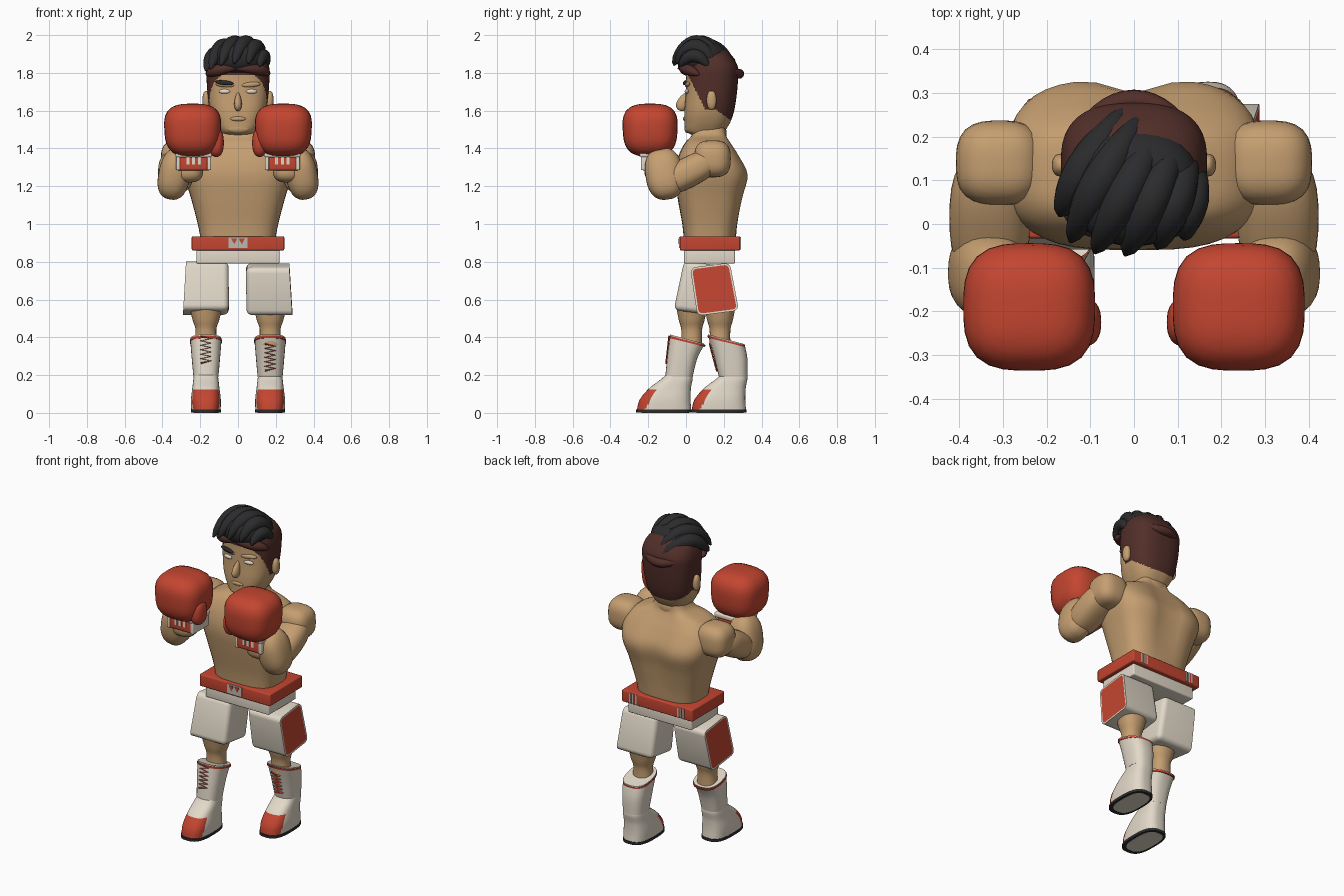
import bpy, bmesh, math
from mathutils import Vector, Euler

if "Cube" in bpy.data.objects:
    bpy.data.objects.remove(bpy.data.objects["Cube"])

COLOURS = {"skin": (0.56, 0.345, 0.165), "red": (0.55, 0.06, 0.03), "white": (0.76, 0.69, 0.58),
           "brown": (0.085, 0.028, 0.022), "black": (0.024, 0.024, 0.026), "grey": (0.5, 0.48, 0.42)}
MATS = {}
for key, rgb in COLOURS.items():
    MATS[key] = bpy.data.materials.new(key)
    MATS[key].diffuse_color = (*rgb, 1)


def select(ob):
    bpy.ops.object.select_all(action='DESELECT')
    ob.select_set(True)
    bpy.context.view_layer.objects.active = ob


def finish(name, bm, mats, angle=40, rule=None):
    """Turn a bmesh into a named, shaded object; rule picks a material per face centre."""
    bmesh.ops.recalc_face_normals(bm, faces=bm.faces[:])
    if rule:
        for f in bm.faces:
            f.material_index = rule(f.calc_center_median())
    me = bpy.data.meshes.new(name)
    bm.to_mesh(me)
    bm.free()
    ob = bpy.data.objects.new(name, me)
    bpy.context.collection.objects.link(ob)
    for m in mats.split():
        me.materials.append(MATS[m])
    select(ob)
    bpy.ops.object.shade_smooth_by_angle(angle=math.radians(angle))
    return ob


def loft(name, mats, rings, cx=0, n=2.5, sub=4, seg=40, tilt=0, warp=None, rule=None):
    """Stack horizontal superellipse rings (z, half width, front y, back y), smoothed between."""
    rows = [Vector(r) for r in rings]
    rows = [rows[0]] + rows + [rows[-1]]
    fine = []
    for i in range(1, len(rows) - 2):
        a, b, c, d = rows[i - 1:i + 3]
        for k in range(sub):
            t = k / sub
            fine.append(0.5 * (2 * b + (c - a) * t + (2 * a - 5 * b + 4 * c - d) * t * t
                               + (3 * b - a - 3 * c + d) * t ** 3))
    fine.append(rows[-1])
    bm = bmesh.new()
    loops = []
    for z, rx, y0, y1 in fine:
        loop = []
        lean = tilt * max(0, (z - .2) / .19)
        for k in range(seg):
            a = 2 * math.pi * k / seg
            c, s = math.cos(a), math.sin(a)
            dx = rx * math.copysign(abs(c) ** (2 / n), c)
            dy = (y1 - y0) / 2 * math.copysign(abs(s) ** (2 / n), s)
            p = Vector((cx + dx, (y0 + y1) / 2 + dy, z - lean * dy))
            loop.append(bm.verts.new(warp(p) if warp else p))
        loops.append(loop)
    for lo, hi in zip(loops, loops[1:]):
        for k in range(seg):
            bm.faces.new((lo[k], lo[(k + 1) % seg], hi[(k + 1) % seg], hi[k]))
    bm.faces.new(loops[0])
    bm.faces.new(loops[-1])
    return finish(name, bm, mats, rule=rule)


def blob(name, mat, centre, half, n=2.0, taper=0, rot=(0, 0, 0), seg=32):
    """Rounded box / ellipsoid; taper widens the top (or the bottom when negative)."""
    bm = bmesh.new()
    bmesh.ops.create_uvsphere(bm, u_segments=seg, v_segments=seg // 2 + 2, radius=1)
    turn = Euler([math.radians(a) for a in rot]).to_matrix()
    for v in bm.verts:
        p = v.co / sum(abs(c) ** n for c in v.co) ** (1 / n)
        w = 1 + taper * p.z
        v.co = Vector(centre) + turn @ Vector((p.x * half[0] * w, p.y * half[1] * w, p.z * half[2]))
    return finish(name, bm, mat, 60)


def block(name, mats, bottom, top, bevel=0.01, panel=0, shear=0):
    """Box between two rectangles (z, x0, x1, y0, y1); panel = side (+1/-1) with an inset colour."""
    bm = bmesh.new()
    bmesh.ops.create_cube(bm, size=1)
    for v in bm.verts:
        z, x0, x1, y0, y1 = top if v.co.z > 0 else bottom
        z += shear * (y1 - y0) * v.co.y
        v.co = (x1 if v.co.x > 0 else x0, y1 if v.co.y > 0 else y0, z)
    bm.normal_update()
    outer = max(bm.faces, key=lambda f: f.normal.x * panel) if panel else None
    if bevel:
        edges = [e for e in bm.edges if outer not in e.link_faces]
        bmesh.ops.bevel(bm, geom=edges, offset=bevel, segments=4, profile=0.5, affect='EDGES')
    if panel:
        bm.normal_update()
        face = max(bm.faces, key=lambda f: f.normal.x * panel * f.calc_area())
        bmesh.ops.inset_region(bm, faces=[face], thickness=0.01)
        face.material_index = 1
    return finish(name, bm, mats, 35)


def box(name, mat, x0, x1, y0, y1, z0, z1, bevel=0.0):
    return block(name, mat, (z0, x0, x1, y0, y1), (z1, x0, x1, y0, y1), bevel)


def tube(name, mat, points, radii, depth):
    """Tube along points with a radius factor at each point."""
    cu = bpy.data.curves.new(name, 'CURVE')
    cu.dimensions, cu.bevel_depth, cu.use_fill_caps = '3D', depth, True
    cu.bevel_resolution = 4 if depth > 0.01 else 1
    sp = cu.splines.new('POLY')
    sp.points.add(len(points) - 1)
    for q, p, r in zip(sp.points, points, radii):
        q.co, q.radius = (*p, 1), r
    cu.materials.append(MATS[mat])
    ob = bpy.data.objects.new(name, cu)
    bpy.context.collection.objects.link(ob)
    select(ob)
    bpy.ops.object.convert(target='MESH')
    bpy.ops.object.shade_smooth_by_angle(angle=math.radians(60))


def lock(name, mat, start, mid, end, depth):
    """Tapered lock of hair arching through three points."""
    s, m, e = Vector(start), Vector(mid), Vector(end)
    ctrl = 2 * m - (s + e) / 2
    ts = [i / 14 for i in range(15)]
    pts = [s * (1 - t) ** 2 + ctrl * 2 * t * (1 - t) + e * t * t for t in ts]
    tube(name, mat, pts, [0.12 + 0.88 * math.sin(math.pi * t) ** 0.6 for t in ts], depth)


# Torso with a groove down the spine
def spine(p):
    if p.y > 0.13:
        p.y -= 0.035 * math.exp(-(p.x / 0.07) ** 2) * max(0, 1 - abs(p.z - 1.25) / 0.3)
    return p


loft("torso", "skin", [(0.90, .195, -.01, .26), (1.0, .213, -.02, .275), (1.14, .25, -.045, .305),
     (1.26, .286, -.06, .333), (1.36, .288, -.04, .285), (1.43, .225, -.005, .24),
     (1.47, .12, .03, .22), (1.53, .09, .04, .21)], n=3.1, warp=spine)

# Waistband, belt, notched buckle and back stripes
box("waistband", "white", -.22, .22, -.01, .26, .79, .87, .008)
box("belt", "red", -.245, .245, -.033, .287, .86, .935, .008)
box("buckle", "grey", -.05, .05, -.038, -.03, .872, .93)
for s in (-1, 1):
    block("buckle_notch", "red", (.895, s * .02, s * .02 + .001, -.041, -.036),
          (.922, s * .02 - .016, s * .02 + .016, -.041, -.036), 0)
    for k in (-1, 0, 1):
        x = s * .165 + k * .02
        box("belt_stripe", "grey", x - .005, x + .005, .28, .29, .866, .93)

# Shorts legs with coloured side panels, swung forward and back
block("shorts_leg_right", "white red", (.53, -.29, -.048, -.065, .16), (.79, -.275, -.05, -.01, .215), .03, -1, -.13)
block("shorts_leg_left", "white red", (.528, .045, .288, .06, .28), (.782, .042, .272, .022, .232), .03, 1, .13)

# Lower legs and boots; d moves the trailing leg back
for side, cx, d in (("right", -.17, 0), ("left", .17, .29)):
    k = d / .29
    yk = .03 + .15 * k
    loft("knee_" + side, "skin", [(.36, .06, yk - .055, yk + .055), (.44, .055, yk - .055, yk + .055),
         (.49, .07, yk - .068, yk + .068), (.55, .085, yk - .08, yk + .08)], cx, 2.2)
    low, high = -.11 + .285 * k, -.085 + .2 * k
    loft("boot_shaft_" + side, "white", [(.19, .066, low, .035 + .29 * k),
         (.30, .076, (low + high) / 2, .06 + .265 * k), (.39, .083, high, .1 + .21 * k)], cx, 2.6, tilt=.27)
    loft("boot_trim_" + side, "red", [(.373, .0845, high - .005 + .006 * k, .101 + .212 * k),
         (.384, .0845, high - .005 + .003 * k, .103 + .21 * k)], cx, 2.6, sub=1, tilt=.27)
    loft("boot_foot_" + side, "white red", [(.012, .078, -.26 + d, .028 + d), (.07, .079, -.245 + d, .024 + d),
         (.13, .072, -.195 + d, .026 + d), (.18, .066, -.13 + d, .035 + d), (.21, .06, -.10 + d, .03 + d)],
         cx, 2.8, sub=8, seg=64, rule=lambda c: int(c.y - d < -.215 + .57 * (c.z - .02) and c.z < .125))
    loft("sole_" + side, "black", [(.001, .08, -.264 + d, .031 + d), (.018, .08, -.264 + d, .031 + d)],
         cx, 2.8, sub=1)
    loft("sole_inset_" + side, "white", [(0, .066, -.235 + d, .015 + d), (.008, .066, -.235 + d, .015 + d)],
         cx, 2.8, sub=1)
    laces = []
    for i in range(13):
        z = .405 - .04 * k - .0118 * i
        laces.append((cx + (.027 if i % 2 else -.027), low + (high - low) * (z - .19) / .225 - .003, z))
    tube("laces_" + side, "red", laces, [1] * 13, .0048)

# Arms, gloves and cuffs
for s, side in ((-1, "right"), (1, "left")):
    blob("shoulder_" + side, "skin", (s * .308, .14, 1.345), (.1, .097, .098), 2.9)
    blob("upper_arm_" + side, "skin", (s * .33, .015, 1.275), (.093, .17, .08), 2.5, rot=(28, 0, 0))
    blob("forearm_" + side, "skin", (s * .335, -.115, 1.265), (.085, .1, .137), 2.5, rot=(8, -s * 12, 0))
    blob("wrist_" + side, "skin", (s * .26, -.15, 1.28), (.075, .07, .06), 2.5)
    blob("glove_" + side, "red", (s * .24, -.19, 1.497), (.15, .145, .14), 3, .05)
    blob("thumb_" + side, "red", (s * .115, -.225, 1.43), (.04, .055, .075), 2.4)
    gx = s * .235
    box("cuff_" + side, "red", gx - .088, gx + .088, -.235, -.085, 1.283, 1.36, .012)
    box("cuff_rim_" + side, "white", gx - .097, gx + .097, -.245, -.075, 1.352, 1.385, .012)
    for e in (-1, 1):
        box("cuff_edge", "white", gx + e * .082 - .01, gx + e * .082 + .01, -.239, -.08, 1.285, 1.37, .005)
    for i in (-1, 0, 1):
        box("cuff_stripe", "white", gx + i * .03 - .008, gx + i * .03 + .008, -.239, -.232, 1.315, 1.355)

# Head with short hair at the back and sides
loft("head", "skin brown", [(1.465, .08, .05, .19), (1.49, .095, .0, .205), (1.54, .124, -.008, .235),
     (1.60, .147, -.008, .255), (1.68, .16, -.002, .268), (1.76, .166, .0, .275), (1.83, .165, .003, .275),
     (1.89, .14, .02, .24), (1.93, .08, .06, .2)], n=2.6, sub=10, seg=96,
     rule=lambda c: int(c.z > min(1.79, max(1.55, 1.61 - max(0, c.y - .15) * .7, 1.81 - 2 * c.y))))

# Face
blob("nose", "skin", (0, -.014, 1.648), (.019, .03, .052), 2, -.35, rot=(-22, 0, 0))
blob("lips", "skin", (0, -.004, 1.557), (.042, .012, .013))
blob("chin", "skin", (0, .008, 1.505), (.06, .016, .024))
blob("neck", "skin", (0, .125, 1.48), (.1, .09, .06), 2.5)
for s in (-1, 1):
    blob("ear", "skin", (s * .168, .135, 1.655), (.02, .026, .05), 2.3)
    blob("eye", "white", (s * .072, .004, 1.702), (.03, .01, .012), 2, rot=(0, 0, s * 9))
    blob("brow_ridge", "skin", (s * .07, .008, 1.738), (.05, .012, .014), 2, rot=(0, -s * 5, s * 9))
blob("eyebrow", "black", (-.072, -.003, 1.748), (.048, .01, .012), 2.3, rot=(0, 6, -9))

# Swept hair: cap, fringe, nape ridge and diagonal locks
blob("hair_cap", "black", (0, .085, 1.878), (.15, .135, .092), 2.3)
lock("fringe_right", "brown", (-.165, .07, 1.79), (-.105, .004, 1.815), (.0, -.018, 1.83), .03)
lock("fringe_left", "brown", (-.02, -.018, 1.825), (.1, .004, 1.82), (.165, .07, 1.79), .03)
lock("back_ridge", "brown", (-.14, .2, 1.82), (0, .282, 1.795), (.14, .2, 1.82), .026)
LOCKS = [((-.02, .265, 1.84), (-.112, .13, 1.90), (-.17, .02, 1.81)),
         ((.02, .25, 1.85), (-.075, .10, 1.94), (-.145, -.04, 1.82)),
         ((.06, .22, 1.86), (-.02, .07, 1.956), (-.09, -.065, 1.84)),
         ((.10, .19, 1.86), (.04, .055, 1.957), (-.02, -.07, 1.85)),
         ((.135, .15, 1.85), (.092, .05, 1.937), (.055, -.055, 1.85)),
         ((.155, .12, 1.83), (.133, .045, 1.89), (.115, -.035, 1.835))]
for i, (a, b, c) in enumerate(LOCKS):
    lock("hair_lock_%d" % (i + 1), "black", a, b, c, .043 if i < 5 else .036)

for m in bpy.data.materials:
    if m.users and not m.is_grease_pencil:
        m.use_nodes = True
        m.node_tree.nodes["Principled BSDF"].inputs["Base Color"].default_value = m.diffuse_color
